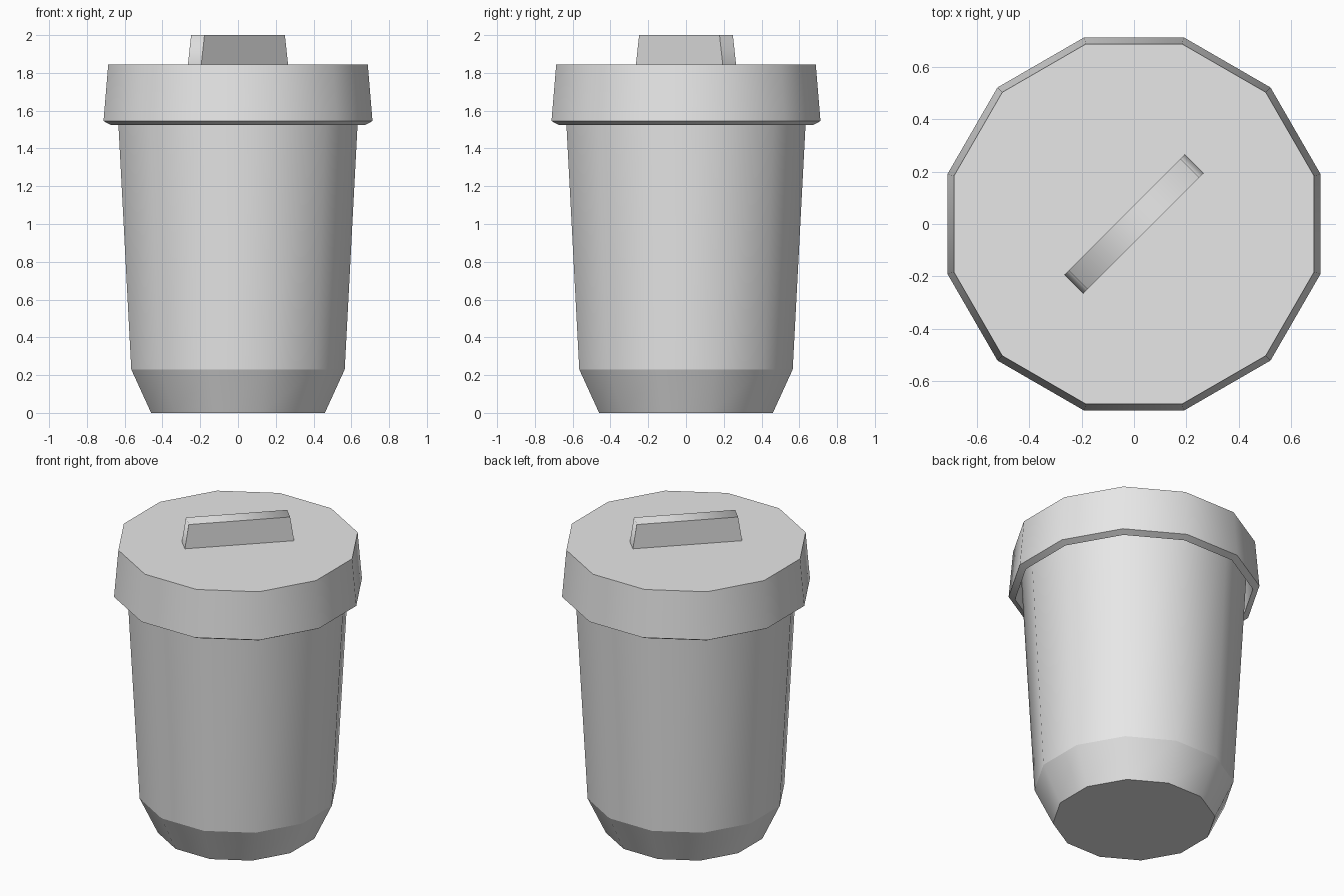
import bpy
import bmesh
from math import cos, sin, pi, radians
from mathutils import Matrix

SIDES = 12

cube = bpy.data.objects.get("Cube")
if cube:
    bpy.data.objects.remove(cube, do_unlink=True)

# One flat grey for the whole bin
grey = bpy.data.materials.new("light grey")
grey.use_nodes = True
colour = (0.8, 0.8, 0.8, 1)
grey.diffuse_color = colour
grey.node_tree.nodes["Principled BSDF"].inputs["Base Color"].default_value = colour


def finish(name, bm, is_sharp):
    """Smooth the faces, keep chosen edges sharp, and link the object."""
    bmesh.ops.recalc_face_normals(bm, faces=bm.faces)
    for face in bm.faces:
        face.smooth = True
    for edge in bm.edges:
        edge.smooth = not is_sharp(edge)
    mesh = bpy.data.meshes.new(name)
    bm.to_mesh(mesh)
    bm.free()
    mesh.materials.append(grey)
    obj = bpy.data.objects.new(name, mesh)
    bpy.context.collection.objects.link(obj)
    return obj


def turned(name, profile):
    """Twelve-sided turned solid; profile is (flat-to-centre distance, z)."""
    bm = bmesh.new()
    rings = []
    for apothem, z in profile:
        r = apothem / cos(pi / SIDES)
        angles = [2 * pi * (i + 0.5) / SIDES for i in range(SIDES)]
        rings.append([bm.verts.new((r * cos(a), r * sin(a), z)) for a in angles])
    for low, high in zip(rings, rings[1:]):
        for i in range(SIDES):
            j = (i + 1) % SIDES
            bm.faces.new((low[i], low[j], high[j], high[i]))
    bm.faces.new(rings[0])
    bm.faces.new(rings[-1])
    # Horizontal rings are crisp, the upright edges are smooth
    return finish(name, bm, lambda e: abs(e.verts[0].co.z - e.verts[1].co.z) < 1e-5)


# Tapered body with a chamfered foot, reaching up inside the lid
turned("bin_body", [(0.46, 0), (0.565, 0.23), (0.647, 1.79)])

# Hollow overhanging lid
turned("bin_lid", [(0.687, 1.845), (0.712, 1.545), (0.675, 1.525), (0.652, 1.805)])

# Diagonal handle plate with sloping ends
bm = bmesh.new()
bmesh.ops.create_cube(bm, size=1)
for v in bm.verts:
    top = v.co.z > 0
    v.co.x *= 2 * (0.301 if top else 0.325)
    v.co.y *= 0.1
    v.co.z = 2.0 if top else 1.844
bmesh.ops.rotate(bm, verts=bm.verts, matrix=Matrix.Rotation(radians(45), 3, "Z"))


def handle_sharp(edge):
    # Only the edges running across the plate's top are smooth
    a, b = (v.co for v in edge.verts)
    across = (a - b).normalized()
    return not (across.x * across.y < -0.4 and a.z > 1.9)


finish("lid_handle", bm, handle_sharp)
